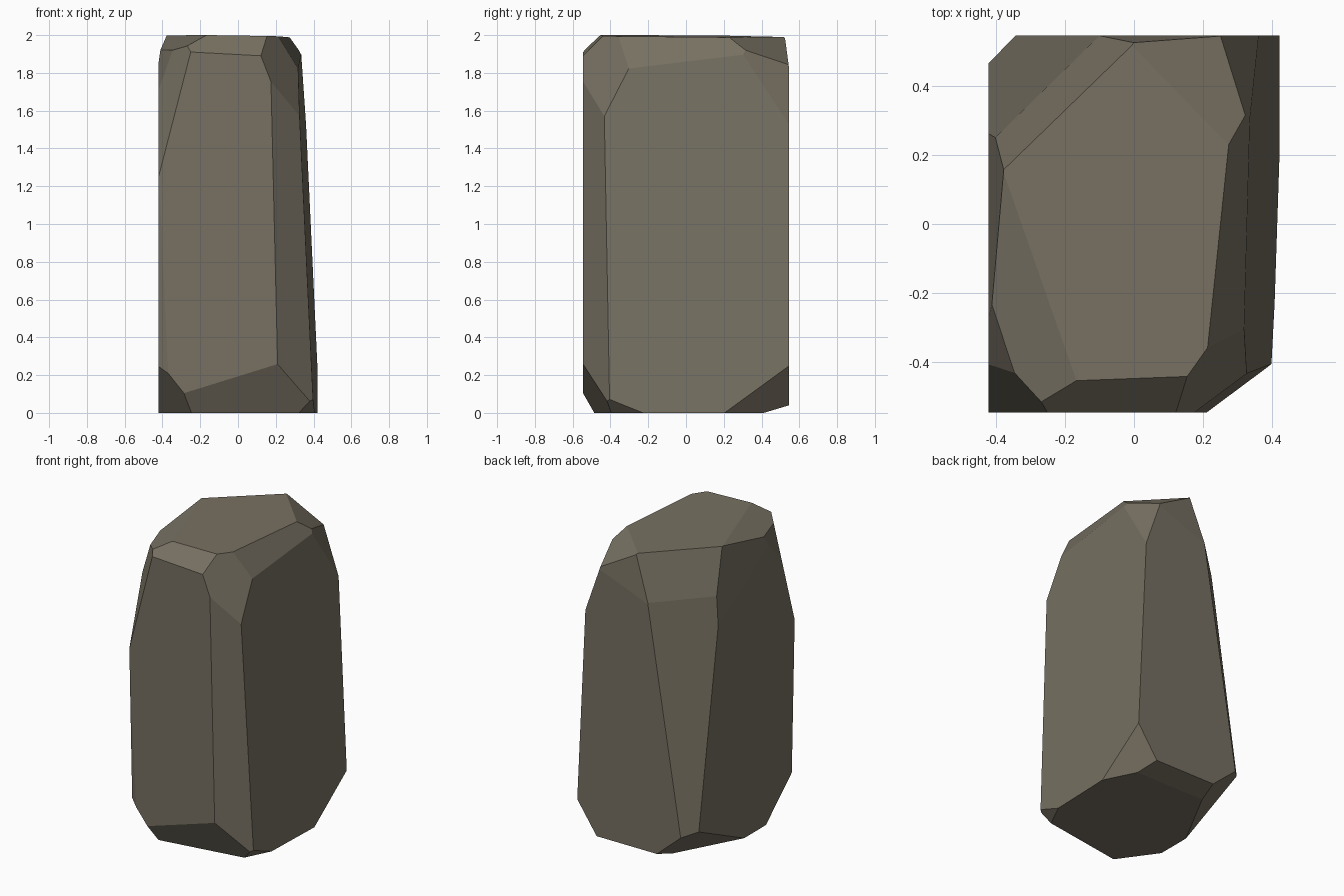
import bpy
import bmesh
from mathutils import Vector

default_cube = bpy.data.objects.get("Cube")
if default_cube:
    bpy.data.objects.remove(default_cube, do_unlink=True)


def make_material(name, colour):
    material = bpy.data.materials.new(name)
    material.use_nodes = True
    material.diffuse_color = colour
    shader = next(n for n in material.node_tree.nodes if n.type == "BSDF_PRINCIPLED")
    shader.inputs["Base Color"].default_value = colour
    shader.inputs["Roughness"].default_value = 0.9
    return material


def make_block(bm, low, high):
    """Box between two opposite corners."""
    bmesh.ops.create_cube(bm, size=1)
    low, high = Vector(low), Vector(high)
    for vert in bm.verts:
        vert.co = [high[i] if vert.co[i] > 0 else low[i] for i in range(3)]


def chip(bm, normal, offset):
    """Slice off everything beyond the plane normal . p = offset and cap it."""
    normal = Vector(normal)
    bmesh.ops.bisect_plane(
        bm, geom=bm.verts[:] + bm.edges[:] + bm.faces[:], dist=1e-5,
        plane_co=normal * (offset / normal.length_squared),
        plane_no=normal.normalized(), clear_outer=True)
    rim = [edge for edge in bm.edges if edge.is_boundary]
    if rim:
        bmesh.ops.holes_fill(bm, edges=rim, sides=0)


# Each chip: plane normal and offset
chips = {
    # main sides
    "leaning side": ((1, -.033, .047), .414),
    "crown": ((.015, .008, 1), 1.994),
    "front corner chamfer": ((.765, -1, .018), .71),
    "back corner chamfer": ((-1, 1.03, .162), .935),
    "side upper slope": ((-1, .067, .105), .597),
    "back upper slope": ((-.031, 1, .08), .683),
    "front lower sliver": ((-1, -1.62, -.048), 1.242),
    # bevels and corners round the crown
    "crown front corner": ((2.55, -1.8, 1), 3.18),
    "crown side bevel": ((1.7, -.167, 1), 2.415),
    "crown back bevel": ((.52, .5, 1), 2.245),
    "crown back corner": ((2.86, 1.23, 1), 3.227),
    "crown rear band": ((-2.4, 2.5, 1), 3.295),
    "crown shoulder": ((-.465, -.16, 1), 2.15),
    "crown front bevel": ((.054, -1.02, 1), 2.453),
    "crown front slope": ((-3.88, -3.3, 1), 4.68),
    "crown small corner": ((-3.15, -1.05, 1), 3.46),
    # bevels and corners round the base
    "base front corner": ((-1.26, -.9, -1), .747),
    "base front bevel": ((.31, -1.96, -1), .875),
    "base side corner": ((.9, -.45, -1), .468),
    "base back corner": ((1.46, .73, -1), .763),
    "base back bevel": ((0, .3, -1), .1235),
    "base rear corner": ((-.872, .468, -1), .36),
}

# Stone: a tall block with chipped corners
bm = bmesh.new()
make_block(bm, (-.42, -.545, 0), (.45, .545, 2.05))
for normal, offset in chips.values():
    chip(bm, normal, offset)
bmesh.ops.remove_doubles(bm, verts=bm.verts[:], dist=.0005)
bmesh.ops.recalc_face_normals(bm, faces=bm.faces[:])
for face in bm.faces:
    face.smooth = False

mesh = bpy.data.meshes.new("standing_stone")
bm.to_mesh(mesh)
bm.free()
mesh.materials.append(make_material("grey_brown_stone", (.185, .163, .122, 1)))
stone = bpy.data.objects.new("standing_stone", mesh)
bpy.context.scene.collection.objects.link(stone)
